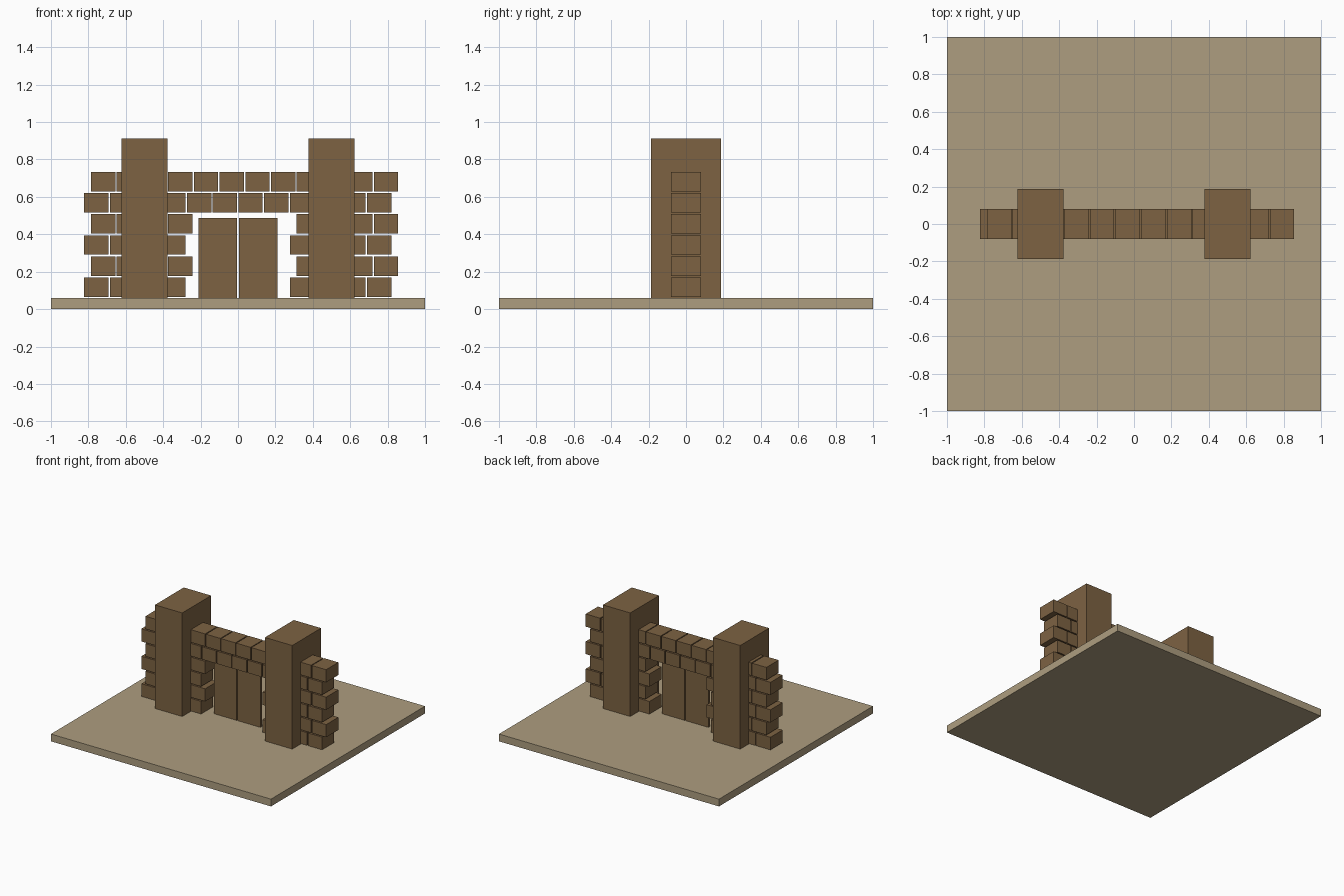
import bpy

if "Cube" in bpy.data.objects:
    bpy.data.objects.remove(bpy.data.objects["Cube"])


def material(name, color):
    m = bpy.data.materials.new(name)
    m.diffuse_color = (*color, 1)
    m.use_nodes = True
    m.node_tree.nodes["Principled BSDF"].inputs["Base Color"].default_value = m.diffuse_color
    return m


SAND = material("sand", (0.42, 0.34, 0.215))
BROWN = material("brown stone", (0.205, 0.123, 0.055))


def box(name, lo, hi, mat):
    """Axis-aligned box between two corners."""
    bpy.ops.mesh.primitive_cube_add(size=1, location=[(a + b) / 2 for a, b in zip(lo, hi)])
    ob = bpy.context.object
    ob.name = name
    ob.scale = [b - a for a, b in zip(lo, hi)]
    bpy.ops.object.transform_apply(location=False, rotation=False, scale=True)
    ob.data.materials.append(mat)
    return ob


FLOOR = 0.06

# Ground slab
box("base", (-1, -1, 0), (1, 1, FLOOR), SAND)

# Twin towers and thin gate leaves
for side, s in (("left", -1), ("right", 1)):
    x = 0.5 * s
    box(f"{side}_tower", (x - 0.124, -0.187, FLOOR), (x + 0.124, 0.187, 0.911), BROWN)
    x = 0.1075 * s
    box(f"{side}_door", (x - 0.103, -0.01, FLOOR), (x + 0.103, 0.01, 0.487), BROWN)

# Brick wall in running bond, leaving the gateway open in the lower rows
PITCH_X, PITCH_Z = 0.1375, 0.1128
for row in range(6):
    start = -0.823 + 0.037 * (row % 2)
    z = 0.065 + row * PITCH_Z
    for i in range(12):
        if row < 4 and 4 <= i <= 7:
            continue
        x = start + i * PITCH_X
        box(f"brick_{row}_{i}", (x, -0.079, z), (x + 0.13, 0.079, z + 0.104), BROWN)
